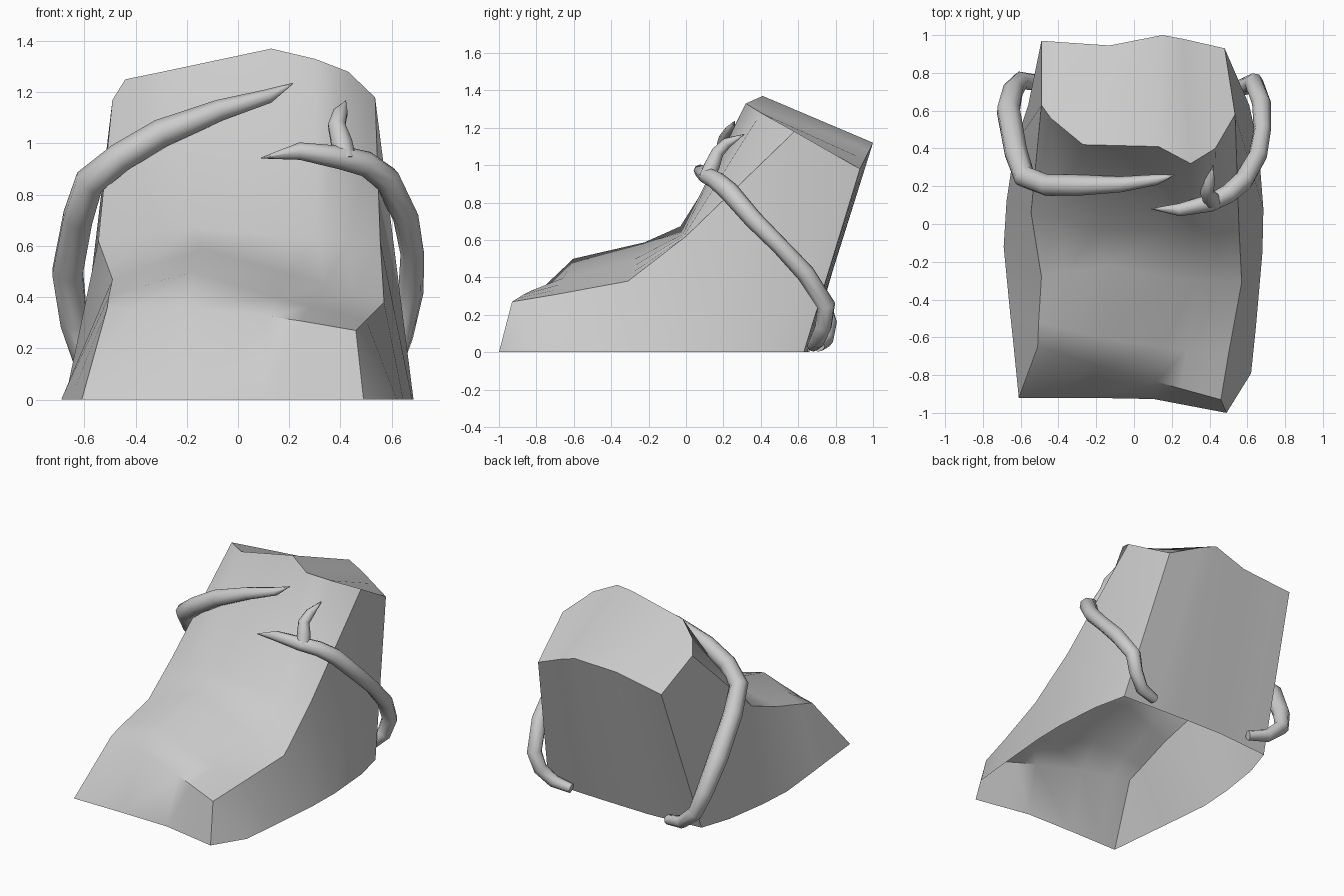
import bpy, math

if "Cube" in bpy.data.objects:
    bpy.data.objects.remove(bpy.data.objects["Cube"])

def finish(obj, angle):
    bpy.ops.object.select_all(action='DESELECT')
    obj.select_set(True)
    bpy.context.view_layer.objects.active = obj
    if obj.type == 'CURVE':
        bpy.ops.object.convert(target='MESH')
    bpy.ops.object.shade_smooth_by_angle(angle=math.radians(angle))

def add_mesh(name, verts, faces):
    me = bpy.data.meshes.new(name)
    me.from_pydata(verts, [], faces)
    obj = bpy.data.objects.new(name, me)
    bpy.context.collection.objects.link(obj)
    return obj

def tube(name, pts):
    """Tapered root through (x, y, z, radius) points."""
    cu = bpy.data.curves.new(name, 'CURVE')
    cu.dimensions = '3D'
    cu.bevel_depth = 1.0
    cu.bevel_resolution = 2
    cu.use_fill_caps = True
    sp = cu.splines.new('POLY')
    sp.points.add(len(pts) - 1)
    for p, (x, y, z, r) in zip(sp.points, pts):
        p.co = (x, y, z, 1)
        p.radius = r
    obj = bpy.data.objects.new(name, cu)
    bpy.context.collection.objects.link(obj)
    finish(obj, 50)

# Rock: cross rows running from the front foot over the top to the back foot
rows = [
    [(-.61, -.92, 0), (-.2, -.92, 0), (.07, -.92, 0), (.49, -1, 0)],
    [(-.51, -.65, .36), (-.19, -.75, .36), (.17, -.85, .32), (.46, -.93, .27)],
    [(-.505, -.52, .40), (-.19, -.60, .505), (.17, -.66, .39), (.50, -.69, .31)],
    [(-.49, -.28, .47), (-.15, -.22, .59), (.2, -.29, .49), (.57, -.31, .38)],
    [(-.545, .06, .62), (-.2, -.03, .675), (.17, -.03, .635), (.555, 0, .62)],
    [(-.49, .63, 1.17), (-.44, .56, 1.25), (-.27, .42, 1.285), (.13, .41, 1.37),
     (.30, .32, 1.33), (.43, .40, 1.28), (.535, .58, 1.18)],
    [(-.49, .97, 1.03), (-.38, .962, 1.045), (-.13, .945, 1.08), (.15, 1.0, 1.12),
     (.26, .98, 1.08), (.37, .955, 1.03), (.48, .93, .98)],
    [(-.56, .63, 0), (-.15, .66, 0), (.15, .65, 0), (.61, .63, 0)],
]
COLS = [0, .12, .33, .65, .78, .89, 1]      # shared column positions across x

def resample(row):
    if len(row) == len(COLS):
        return row
    out = []
    for t in COLS:
        x = row[0][0] + t * (row[-1][0] - row[0][0])
        for a, b in zip(row, row[1:]):
            if x <= b[0] + 1e-6:
                k = (x - a[0]) / (b[0] - a[0])
                out.append(tuple(p + k * (q - p) for p, q in zip(a, b)))
                break
    return out

n = len(COLS)
last = len(rows) - 1
verts = [p for r in rows for p in resample(r)]
faces = [(i*n + j, i*n + j + 1, (i+1)*n + j + 1, (i+1)*n + j)
         for i in range(last) for j in range(n - 1)]

# Side walls: each top edge point drops to a foot point; the bottom stays open
left_feet = [(-.64, -.62), (-.655, -.48), (-.69, -.12), (-.675, .12), (-.63, .42)]
right_feet = [(.62, -.79), (.645, -.55), (.68, -.15), (.685, .08), (.66, .40)]
for col, feet in ((0, left_feet), (n - 1, right_feet)):
    base = len(verts)
    verts += [(x, y, 0) for x, y in feet]
    edge = [i*n + col for i in range(len(rows))]
    foot = [edge[0]] + [base + k for k in range(len(feet))] + [edge[last]] * 2
    for i in range(last):
        f = list(dict.fromkeys([edge[i], edge[i+1], foot[i+1], foot[i]]))
        if len(f) > 2:
            faces.append(f if col == 0 else f[::-1])
rock = add_mesh("rock", verts, faces)
finish(rock, 40)

# Roots wrapping both flanks
tube("left_root", [
    (.215, .26, 1.235, .002), (.12, .235, 1.185, .028), (-.07, .21, 1.13, .042),
    (-.30, .205, 1.04, .056), (-.46, .205, .945, .058), (-.58, .25, .85, .06),
    (-.625, .38, .71, .062), (-.665, .60, .50, .064), (-.64, .71, .30, .056),
    (-.60, .76, .16, .048), (-.49, .745, .065, .042), (-.36, .71, .034, .032)])
tube("right_root", [
    (.09, .08, .943, .002), (.24, .075, .97, .034), (.40, .11, .945, .046),
    (.50, .16, .92, .05), (.58, .23, .86, .054), (.655, .36, .71, .05),
    (.68, .50, .57, .046), (.675, .64, .42, .05), (.635, .75, .25, .05),
    (.60, .735, .14, .046), (.52, .70, .06, .042), (.40, .68, .034, .032)])
# Small twig on the right root
tube("right_twig", [
    (.42, .11, .93, .045), (.405, .14, 1.0, .044), (.385, .17, 1.07, .036),
    (.40, .22, 1.12, .03), (.42, .31, 1.165, .002)])
